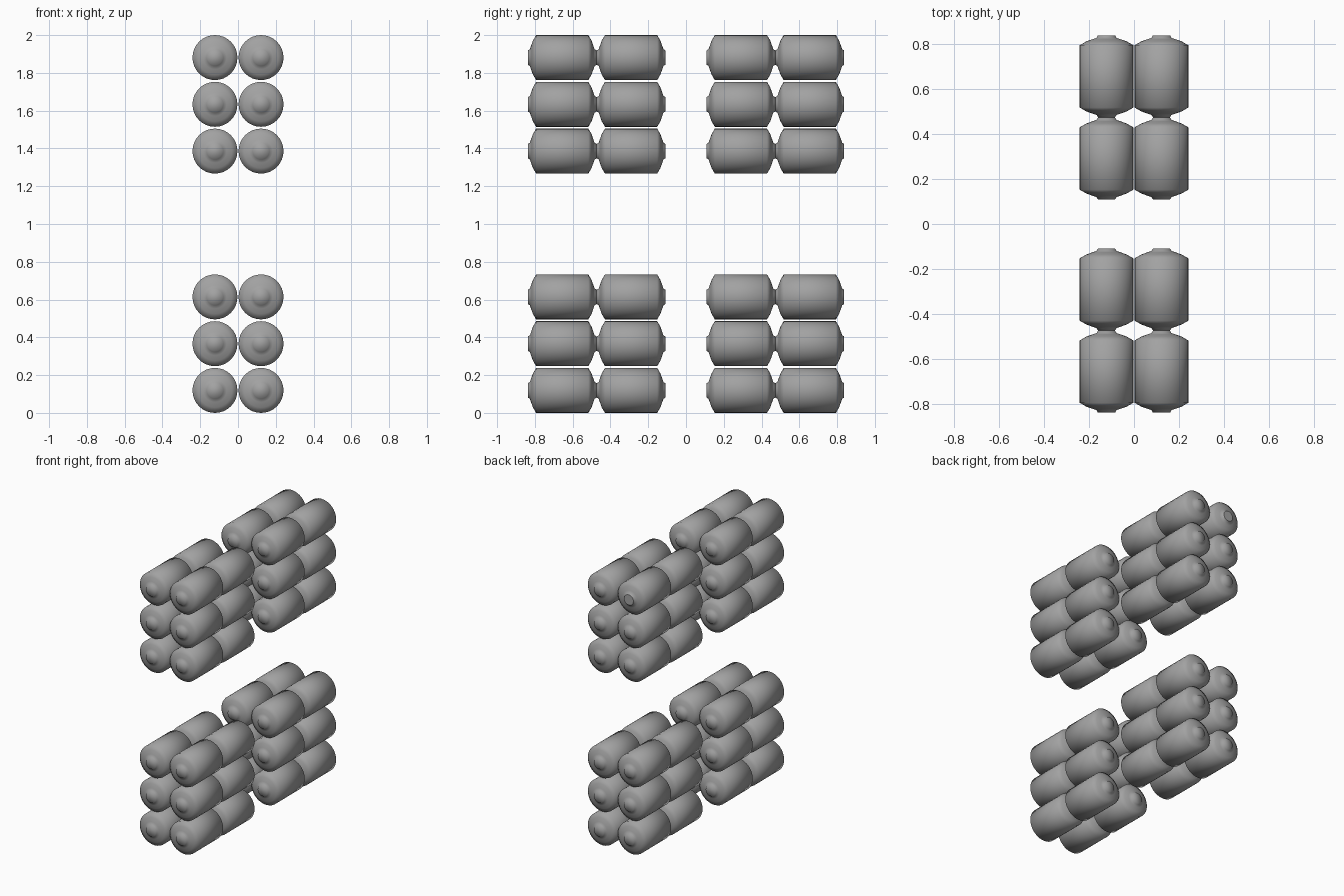
import bpy
import bmesh
from math import cos, sin, tau

cube = bpy.data.objects.get("Cube")
if cube:
    bpy.data.objects.remove(cube, do_unlink=True)

# Single grey finish
grey = bpy.data.materials.new("plain grey")
grey.use_nodes = True
colour = (0.36, 0.36, 0.36, 1)
grey.diffuse_color = colour
grey.node_tree.nodes["Principled BSDF"].inputs["Base Color"].default_value = colour

LENGTH = 0.3645
SIDES = 32
# Half profile: (distance from the end, radius)
END = [(0, 0.038), (0.011, 0.044), (0.017, 0.062), (0.027, 0.09), (0.044, 0.119)]
PROFILE = END + [(LENGTH - d, r) for d, r in reversed(END)]


def canister_mesh(name, crisp_back=False):
    """Lathed canister lying along y, centred on its own origin."""
    bm = bmesh.new()
    rings = []
    for d, r in PROFILE:
        rings.append([bm.verts.new((r * cos(tau * i / SIDES), d - LENGTH / 2,
                                    r * sin(tau * i / SIDES))) for i in range(SIDES)])
    for a, b in zip(rings, rings[1:]):
        for i in range(SIDES):
            j = (i + 1) % SIDES
            bm.faces.new((a[i], a[j], b[j], b[i]))
    front_cap = bm.faces.new(rings[0])
    back_cap = bm.faces.new(rings[-1])
    bmesh.ops.recalc_face_normals(bm, faces=bm.faces[:])
    for face in bm.faces:
        face.smooth = True
    back_cap.smooth = not crisp_back
    mesh = bpy.data.meshes.new(name)
    bm.to_mesh(mesh)
    bm.free()
    mesh.materials.append(grey)
    return mesh


plain = canister_mesh("canister")
flat_ended = canister_mesh("flat_ended_canister", crisp_back=True)

# Two stacks, three layers each, two columns, two end-to-end pairs
INNER = 0.1085 + LENGTH / 2
OUTER = INNER + LENGTH
for stack, base in (("lower", 0.119), ("upper", 1.386)):
    for layer in range(3):
        for side, x in (("right", -0.122), ("left", 0.122)):
            for place, y in (("front_outer", -OUTER), ("front_inner", -INNER),
                             ("back_inner", INNER), ("back_outer", OUTER)):
                special = (stack, layer, side, place) == ("upper", 2, "right", "back_outer")
                obj = bpy.data.objects.new(f"{stack}_{side}_{place}_canister_{layer + 1}",
                                           flat_ended if special else plain)
                obj.location = (x, y, base + layer * 0.2475)
                bpy.context.collection.objects.link(obj)
